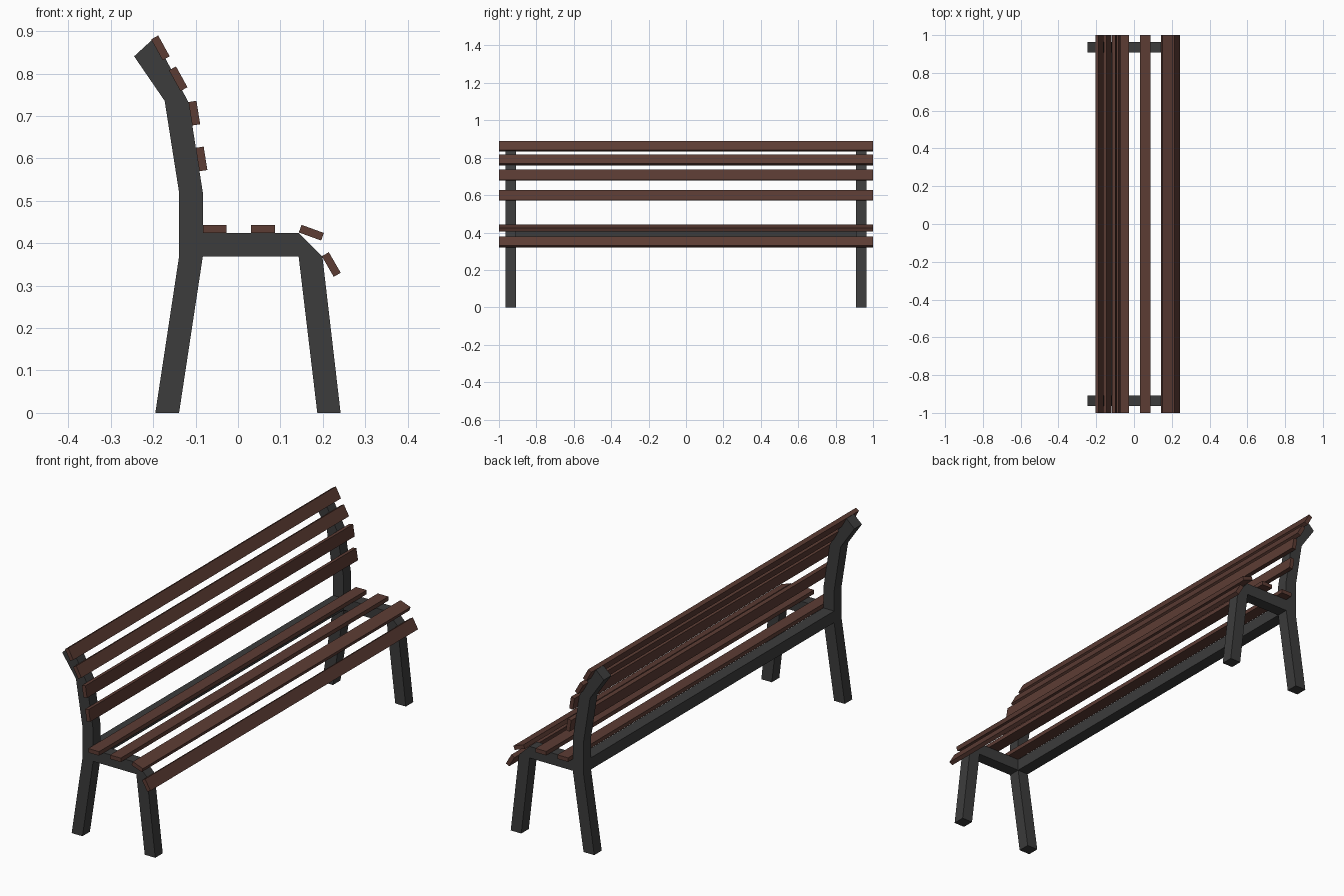
import bpy, bmesh
from math import radians
from mathutils import Matrix

if "Cube" in bpy.data.objects:
    bpy.data.objects.remove(bpy.data.objects["Cube"])


def material(name, color):
    m = bpy.data.materials.new(name)
    m.diffuse_color = color
    m.use_nodes = True
    m.node_tree.nodes["Principled BSDF"].inputs["Base Color"].default_value = m.diffuse_color
    return m


IRON = material("dark_iron", (0.045, 0.045, 0.045, 1))
WOOD = material("brown_wood", (0.107, 0.045, 0.034, 1))


def add_object(name, bm, mat):
    bmesh.ops.recalc_face_normals(bm, faces=bm.faces)
    me = bpy.data.meshes.new(name)
    bm.to_mesh(me)
    bm.free()
    me.materials.append(mat)
    ob = bpy.data.objects.new(name, me)
    bpy.context.collection.objects.link(ob)
    return ob


def prism(name, outline, y0, y1, mat):
    """Extrude an x-z outline along y."""
    bm = bmesh.new()
    face = bm.faces.new([bm.verts.new((x, y0, z)) for x, z in outline])
    ext = bmesh.ops.extrude_face_region(bm, geom=[face])["geom"]
    verts = [v for v in ext if isinstance(v, bmesh.types.BMVert)]
    bmesh.ops.translate(bm, verts=verts, vec=(0, y1 - y0, 0))
    return add_object(name, bm, mat)


def bar(name, x, z, width, thick, length, angle, mat):
    """Box running along y, tilted in the x-z plane."""
    bm = bmesh.new()
    m = (Matrix.Translation((x, 0, z)) @ Matrix.Rotation(radians(-angle), 4, 'Y')
         @ Matrix.Diagonal((width, length, thick, 1)))
    bmesh.ops.create_cube(bm, size=1, matrix=m)
    return add_object(name, bm, mat)


# End frames: legs, seat support and bent back post in one outline
frame = [(-0.195, 0), (-0.139, 0), (-0.083, 0.369), (0.143, 0.369),
         (0.187, 0), (0.242, 0), (0.199, 0.369), (0.144, 0.424),
         (-0.083, 0.424), (-0.083, 0.52), (-0.116, 0.731), (-0.197, 0.885),
         (-0.245, 0.841), (-0.173, 0.736), (-0.139, 0.52), (-0.139, 0.369)]
prism("left_end_frame", frame, -0.964, -0.908, IRON)
prism("right_end_frame", frame, 0.908, 0.964, IRON)

# Rear stretcher between the frames
bar("rear_stretcher", -0.111, 0.3965, 0.056, 0.055, 1.816, 0, IRON)

# Wooden slats: centre x, centre z, tilt
seat_slats = [(-0.055, 0.434, 0), (0.059, 0.434, 0),
              (0.173, 0.425, -20), (0.220, 0.350, -60)]
back_slats = [(-0.086, 0.599, -81), (-0.103, 0.707, -81),
              (-0.141, 0.788, -61), (-0.183, 0.861, -61)]
for kind, slats in (("seat_slat", seat_slats), ("back_slat", back_slats)):
    for i, (x, z, tilt) in enumerate(slats, 1):
        bar(f"{kind}_{i}", x, z, 0.056, 0.019, 2.0, tilt, WOOD)
